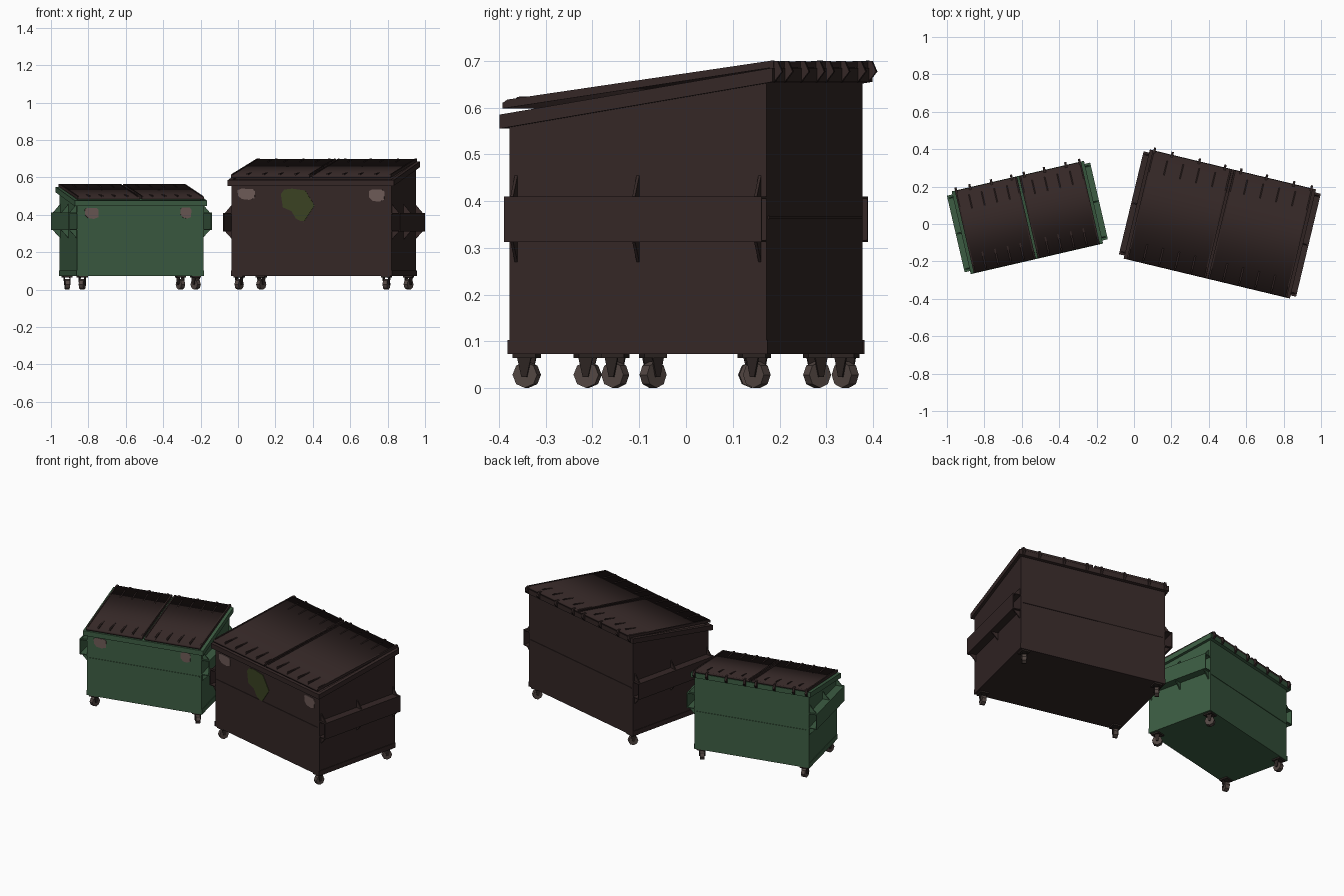
import bpy, bmesh, math, random
from mathutils import Matrix, Vector

if "Cube" in bpy.data.objects:
    bpy.data.objects.remove(bpy.data.objects["Cube"])

random.seed(4)


def material(name, rgb):
    m = bpy.data.materials.new(name)
    m.diffuse_color = (*rgb, 1)
    m.use_nodes = True
    m.node_tree.nodes["Principled BSDF"].inputs["Base Color"].default_value = m.diffuse_color
    return m


BROWN = material("dark_brown", (0.034, 0.020, 0.019))
GREEN = material("bin_green", (0.045, 0.108, 0.055))
WEAR = material("worn_metal", (0.15, 0.10, 0.092))
OLIVE = material("olive_paint", (0.042, 0.054, 0.016))
TYRE = material("tyre_grey", (0.085, 0.062, 0.055))
STEEL = material("caster_steel", (0.026, 0.018, 0.016))


def finish(bm, name, mat, frame, smooth=False):
    bmesh.ops.recalc_face_normals(bm, faces=bm.faces)
    if smooth:  # rounded along the profile, sharp at the two end caps
        for f in bm.faces:
            cap = abs(f.normal.x) > 0.9
            f.smooth = not cap
            if cap:
                for e in f.edges:
                    e.smooth = False
    bm.transform(frame)
    me = bpy.data.meshes.new(name)
    bm.to_mesh(me)
    bm.free()
    me.materials.append(mat)
    ob = bpy.data.objects.new(name, me)
    bpy.context.collection.objects.link(ob)
    return ob


def prism(name, mat, frame, pts, a, b, axis="x", smooth=False):
    """Extrude a profile from a to b; it lies in yz for axis x, in xz for axis y."""
    bm = bmesh.new()
    rings = []
    for t in (a, b):
        rings.append([bm.verts.new((t, p, q) if axis == "x" else (p, t, q)) for p, q in pts])
    n = len(pts)
    bm.faces.new(rings[0])
    bm.faces.new(rings[1])
    for i in range(n):
        j = (i + 1) % n
        bm.faces.new((rings[0][i], rings[0][j], rings[1][j], rings[1][i]))
    return finish(bm, name, mat, frame, smooth)


def box(name, mat, frame, x0, x1, y0, y1, z0, z1):
    return prism(name, mat, frame, [(y0, z0), (y1, z0), (y1, z1), (y0, z1)], x0, x1)


def patch(name, mat, frame, pts, d):
    prism(name, mat, frame, pts, -d - 0.003, -d + 0.002, "y")


def worn_spot(frame, x, z, rx, rz, d):
    shape = [(-1, .7), (-.6, 1), (.7, .95), (1, .6), (.95, -.7), (.3, -1), (-.5, -.85), (-.95, -.3)]
    patch("worn_spot", WEAR, frame, [(x + u * rx, z + v * rz) for u, v in shape], d)


def caster(frame, x, y):
    box("caster_plate", STEEL, frame, x - .025, x + .025, y - .025, y + .025, .064, .074)
    spin = frame @ Matrix.Translation((x, y, 0)) @ Matrix.Rotation(random.uniform(-.6, .6), 4, "Z")
    bm = bmesh.new()
    bmesh.ops.create_cone(bm, cap_ends=True, segments=8, radius1=.028, radius2=.028, depth=.024,
                          matrix=Matrix.Translation((0, 0, .0285)) @ Matrix.Rotation(math.pi / 2, 4, "Y"))
    finish(bm, "caster_wheel", TYRE, spin)
    for s in (-1, 1):
        prism("caster_fork", STEEL, spin, [(-.016, .066), (.016, .066), (.006, .024), (-.006, .024)],
              s * .013, s * .017)


def dumpster(cx, cy, angle, w, d, zf, zb, lift, mat, seam, p0, p1):
    """w, d: half width and depth; zf, zb: rim height at front and back."""
    F = Matrix.Translation((cx, cy, 0)) @ Matrix.Rotation(math.radians(angle), 4, "Z")
    base, out, rim = .073, .017, .03
    D = d + out

    def top(y):
        return zf + (zb - zf) * (y + D) / (2 * D)

    # body with sloped top
    prism("body", mat, F, [(-d, base), (d, base), (d, top(d) - .006), (-d, top(-d) - .006)], -w, w)
    # sloped rim around the opening
    for s in (-1, 1):
        prism("side_rim", mat, F, [(-D, zf - rim), (D, zb - rim), (D, zb), (-D, zf)],
              s * (w - .005), s * (w + out))
        y0, y1 = sorted((s * D, s * (d - .005)))
        prism("end_rim", mat, F, [(y0, top(y0) - rim), (y1, top(y1) - rim), (y1, top(y1)), (y0, top(y0))],
              -w, w)
        # pressed seam on front and back, and bottom skirt on the sides
        y0, y1 = sorted((s * d, s * (d + .003)))
        box("wall_seam", mat, F, -w * .97, w * .97, y0, y1, seam - .003, seam + .003)
        x0, x1 = sorted((s * w, s * (w + .003)))
        box("side_skirt", mat, F, x0, x1, -d - .003, d + .003, base, base + .03)

    # hollow fork pockets with gussets
    for s in (-1, 1):
        o = w + .047
        box("pocket_wall", mat, F, s * (o - .005), s * o, -d, d, p0, p1)
        for z in (p0, p1 - .005):
            box("pocket_shelf", mat, F, s * w, s * (o - .004), -d, d, z, z + .005)
        for y in (-d + .015, 0, d - .015):
            for z, h in ((p1, .045), (p0, -.042)):
                prism("pocket_gusset", mat, F, [(s * w, z), (s * (o - .008), z), (s * w, z + h)],
                      y - .003, y + .003, "y")

    # two lid panels with raised edges and stiffening ribs
    L, t = D - .002, .013
    f, b = zf + lift, zb + .014

    def lid(y):
        return f + (b - f) * (y + L) / (2 * L)

    for s in (-1, 1):
        inner, outer = s * .006, s * w
        prism("lid_panel", BROWN, F, [(-L, f - t), (L, b - t), (L, b), (-L, f)], inner, outer, "x", True)
        for x in (inner + s * .005, outer - s * .004):
            prism("lid_edge", BROWN, F, [(-L, f - .002), (L, b - .002), (L, b + .002), (-L + .01, f + .006)],
                  x - .004, x + .004)
        for i in range(4):
            x = s * w * (.2 + .2 * i)
            prism("front_rib", BROWN, F, [(-L + .003, f - .001), (-L + .11, lid(-L + .11) - .001),
                                          (-L + .012, f + .012)], x - .004, x + .004)
            prism("back_rib", BROWN, F, [(L - .13, lid(L - .13) - .001), (L - .03, lid(L - .03) - .001),
                                         (L - .035, lid(L - .035) + .005)], x - .003, x + .003)
        # hinge tabs behind the lid
        for k in (.1, .42, .76, .98):
            x = s * w * k
            prism("hinge_tab", BROWN, F, [(L - .012, b), (L + .008, b + .001), (L + .018, b - .022),
                                          (L, b - .045)], x - .006, x + .006)
        for y in (-1, 1):
            caster(F, s * (w - .035), y * (d - .03))
    return F


# large brown dumpster
big = dumpster(.459, 0, -13.5, .44, .283, .585, .685, .026, BROWN, .365, .312, .41)
worn_spot(big, -.358, .51, .048, .03, .283)
worn_spot(big, .359, .503, .043, .033, .283)
patch("paint_splash", OLIVE, big, [(-.168, .51), (-.15, .535), (-.106, .54), (-.034, .53), (.017, .45),
                                   (-.044, .36), (-.085, .38), (-.11, .42), (-.157, .44)], .283)

# small green dumpster
small = dumpster(-.57, .035, 13, .346, .21, .476, .55, .018, GREEN, .305, .318, .412)
worn_spot(small, -.267, .408, .038, .03, .21)
worn_spot(small, .25, .41, .03, .03, .21)
